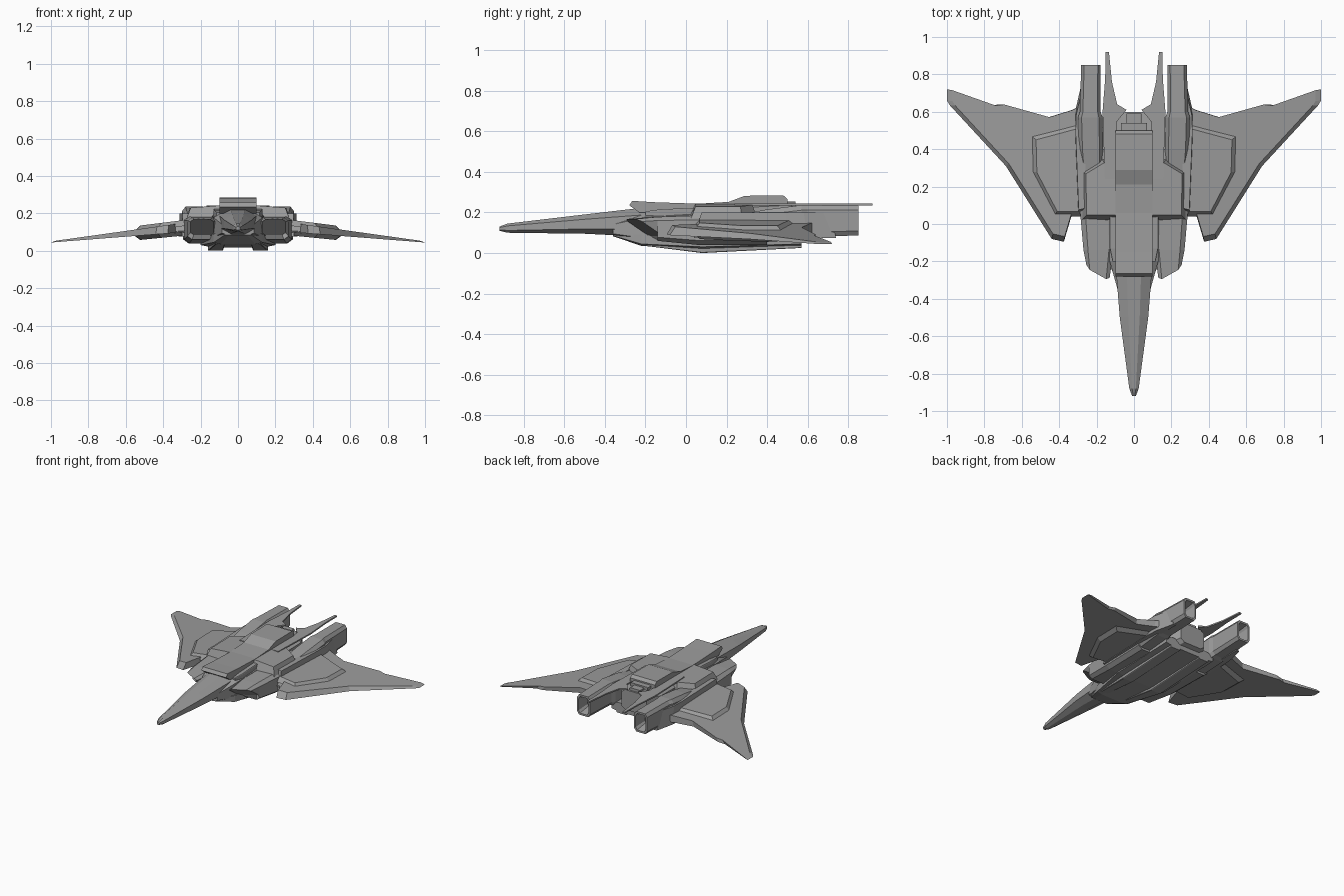
import bpy, bmesh

cube = bpy.data.objects.get("Cube")
if cube:
    bpy.data.objects.remove(cube, do_unlink=True)

GREY = (0.33, 0.33, 0.33, 1)
hull_grey = bpy.data.materials.new("hull grey")
hull_grey.use_nodes = True
hull_grey.diffuse_color = GREY
hull_grey.node_tree.nodes["Principled BSDF"].inputs["Base Color"].default_value = GREY


def skin(name, rings, mirror):
    """Bridge rings of equal length, cap both ends and mirror side parts."""
    bm = bmesh.new()
    loops = [[bm.verts.new(point) for point in ring] for ring in rings]
    count = len(loops[0])
    for near, far in zip(loops, loops[1:]):
        for i in range(count):
            j = (i + 1) % count
            bm.faces.new((near[i], near[j], far[j], far[i]))
    bm.faces.new(loops[0])
    bm.faces.new(loops[-1])
    bmesh.ops.recalc_face_normals(bm, faces=bm.faces)
    mesh = bpy.data.meshes.new(name)
    bm.to_mesh(mesh)
    bm.free()
    mesh.materials.append(hull_grey)
    part = bpy.data.objects.new(name, mesh)
    bpy.context.collection.objects.link(part)
    if mirror:
        modifier = part.modifiers.new("mirror", "MIRROR")
        modifier.use_mirror_merge = False


def section(y, inner, outer, bottom, top, chamfer, lean=0, sweep=0):
    """Chamfered box section; lean tips it with height, sweep with x."""
    mid_x, mid_z = (inner + outer) / 2, (bottom + top) / 2
    half_x, half_z = (outer - inner) / 2, (top - bottom) / 2
    flat_x, flat_z = 1 - chamfer[0], 1 - chamfer[1]
    quarter = [(flat_x, 1), (1, flat_z)]
    corners = (quarter + [(u, -w) for u, w in reversed(quarter)]
               + [(-u, -w) for u, w in quarter]
               + [(-u, w) for u, w in reversed(quarter)])
    return [(mid_x + u * half_x, y + lean * w + sweep * u, mid_z + w * half_z)
            for u, w in corners]


def side_loft(name, specs, chamfer, front_slant=(0, 0)):
    """Mirrored loft; only the front section is slanted."""
    first, *others = specs
    rings = [section(*first, chamfer, *front_slant)]
    rings += [section(*spec, chamfer) for spec in others]
    skin(name, rings, True)


def centre_loft(name, specs, chamfer):
    skin(name, [section(y, -half, half, bottom, top, chamfer)
                for y, half, bottom, top in specs], False)


def slab(name, outline, low, high, inset=0.0, centre=(0, 0)):
    """Mirrored plate with faces z = a + b * x; the second face shrinks to centre."""
    cx, cy = centre
    shrunk = [(x + (cx - x) * inset, y + (cy - y) * inset) for x, y in outline]
    skin(name, [[(x, y, a + b * x) for x, y in ring]
                for ring, (a, b) in ((outline, low), (shrunk, high))], True)


SLIGHT, MEDIUM, STRONG = (0.1, 0.1), (0.3, 0.3), (0.6, 0.5)

# Faceted nose, main body and belly
centre_loft("nose", [
    (-0.92, 0.01, 0.11, 0.13),
    (-0.88, 0.025, 0.1, 0.145),
    (-0.5, 0.076, 0.095, 0.19),
    (-0.2, 0.1, 0.08, 0.225)], STRONG)
centre_loft("body", [
    (-0.36, 0.085, 0.085, 0.15),
    (-0.2, 0.13, 0.05, 0.2),
    (0.5, 0.155, 0.04, 0.235),
    (0.6, 0.1, 0.08, 0.225)], MEDIUM)
centre_loft("belly", [
    (-0.36, 0.07, 0.083, 0.1),
    (-0.22, 0.13, 0.035, 0.1),
    (0.08, 0.2, 0.018, 0.1),
    (0.57, 0.2, 0.035, 0.1)], MEDIUM)
side_loft("belly_rail", [
    (-0.2, 0.07, 0.12, 0.035, 0.07),
    (0.08, 0.08, 0.16, 0, 0.06),
    (0.57, 0.08, 0.16, 0.025, 0.06)], SLIGHT)

# Raised spine from its side profile, with stepped tail blocks
profile = [(-0.23, 0.2), (-0.28, 0.235), (-0.265, 0.257), (-0.15, 0.25), (0.06, 0.243),
           (0.21, 0.252), (0.29, 0.282), (0.48, 0.284), (0.5, 0.265), (0.5, 0.2)]
skin("spine", [[(x, y, z) for y, z in profile] for x in (-0.1, 0.1)], False)
for name, half, back, top in (("spine_step_wide", 0.07, 0.54, 0.255),
                              ("spine_step_narrow", 0.04, 0.59, 0.245)):
    centre_loft(name, [(y, half, 0.2, top) for y in (0.48, back)], SLIGHT)
side_loft("spine_side_step", [
    (-0.2, 0.08, 0.115, 0.14, 0.205),
    (-0.13, 0.08, 0.13, 0.14, 0.215),
    (0.08, 0.08, 0.13, 0.14, 0.225)], SLIGHT)

# Intake trunks, shoulder blocks and engines with hollow nozzles
side_loft("intake_trunk", [
    (-0.21, 0.13, 0.255, 0.085, 0.168),
    (-0.14, 0.11, 0.27, 0.06, 0.178),
    (0.06, 0.1, 0.288, 0.04, 0.185),
    (0.4, 0.1, 0.295, 0.04, 0.19)], MEDIUM, (-0.06, 0.035))
slab("shoulder",
     [(0.1, 0.02), (0.28, 0.02), (0.285, 0.28), (0.17, 0.35), (0.1, 0.34)],
     (0.2, -0.15), (0.25, -0.08), 0.15, (0.1, 0.2))
side_loft("engine", [
    (0.24, 0.17, 0.28, 0.05, 0.185),
    (0.4, 0.165, 0.295, 0.055, 0.215),
    (0.57, 0.168, 0.3, 0.07, 0.236),
    (0.6, 0.178, 0.29, 0.078, 0.236),
    (0.85, 0.178, 0.282, 0.087, 0.234),
    (0.85, 0.19, 0.27, 0.1, 0.22),
    (0.76, 0.2, 0.26, 0.12, 0.2)], MEDIUM)
slab("engine_side_fairing",
     [(0.26, 0.05), (0.3, 0.04), (0.318, 0.5), (0.315, 0.6), (0.283, 0.74), (0.26, 0.74)],
     (0.075, 0), (0.2, 0), 0.1, (0.26, 0.4))

# Thin deck plates ending in the tail prongs
slab("tail_prong",
     [(0.09, 0.24), (0.156, 0.24), (0.168, 0.6), (0.154, 0.78), (0.152, 0.92),
      (0.134, 0.92), (0.118, 0.76), (0.09, 0.64), (0.04, 0.61), (0.09, 0.55)],
     (0.233, 0), (0.243, 0))

# Swept wings with bevelled leading edges
slab("wing",
     [(0.27, 0.04), (0.335, 0.04), (0.375, -0.095), (0.44, -0.08), (0.685, 0.31),
      (0.985, 0.635), (1, 0.66), (1, 0.72), (0.76, 0.635), (0.71, 0.64),
      (0.46, 0.57), (0.33, 0.61), (0.27, 0.64)],
     (0.122, -0.078), (0.19, -0.14), 0.04, (0.27, 0.6))

# Raised panels above and tapered plates below share one outline
panel = [(0.28, 0.04), (0.43, 0.04), (0.555, 0.28), (0.56, 0.48), (0.3, 0.55), (0.28, 0.55)]
for name, low, high in (("wing_raised_panel", (0.17, -0.13), (0.2, -0.125)),
                        ("wing_under_plate", (0.13, -0.08), (0.11, -0.1))):
    slab(name, panel, low, high, 0.13, (0.28, 0.25))
